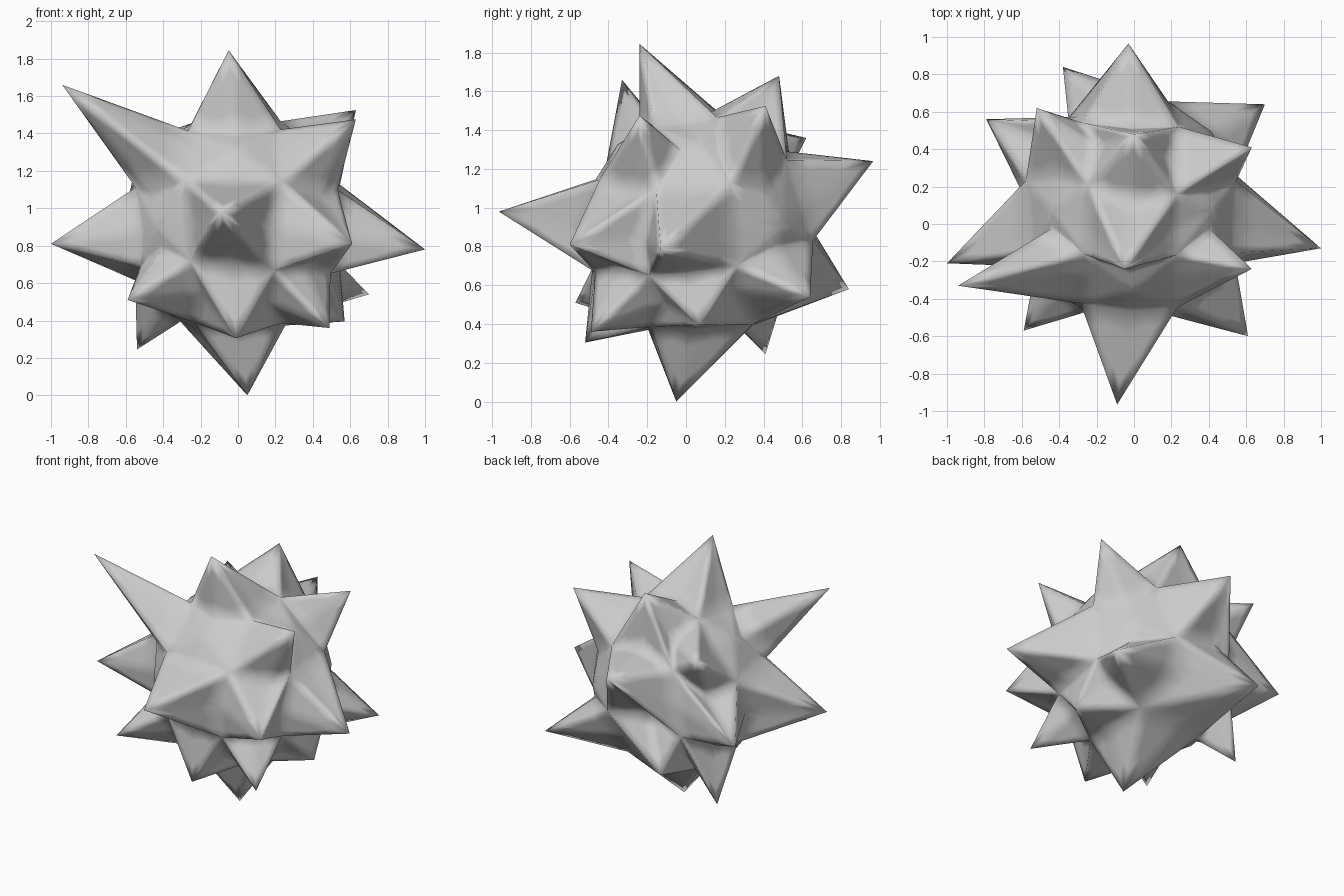
import bpy, bmesh, math
from mathutils import Vector

if "Cube" in bpy.data.objects:
    bpy.data.objects.remove(bpy.data.objects["Cube"])

CENTRE = Vector((-0.01, 0.07, 0.90))
BODY_R = (0.60, 0.59, 0.62)   # bare grid points, points between two, points between four

# cube-lattice direction of each spike -> its tip position
TIPS = {
    (0, 0, 1): (-0.05, -0.24, 1.845), (0, 0, -1): (0.05, -0.05, 0.0),
    (-1, 0, 0): (-1.0, -0.21, 0.81), (1, 0, 0): (1.0, -0.13, 0.78),
    (0, -1, 0): (-0.09, -0.965, 0.98), (0, 1, 0): (-0.03, 0.965, 1.24),
    (-1, -1, 1): (-0.94, -0.33, 1.66), (1, -1, 1): (0.63, -0.24, 1.475),
    (1, 1, 1): (0.63, 0.41, 1.525), (-1, 1, 1): (-0.52, 0.62, 1.36),
    (-1, -1, -1): (-0.59, -0.57, 0.51), (1, -1, -1): (0.49, -0.49, 0.36),
    (1, 1, -1): (0.70, 0.64, 0.54), (0, 1, -1): (-0.38, 0.84, 0.58),
    (0, 1, 1): (0.0, 0.48, 1.68), (0, -1, -1): (-0.01, -0.52, 0.305),
    (1, -1, 0): (0.61, -0.60, 0.81), (-1, 1, 0): (-0.79, 0.56, 0.79),
    (1, 0, -1): (0.57, 0.07, 0.395), (-1, 1, -1): (-0.54, 0.41, 0.245),
}


def direction(key):
    if key in TIPS:
        return (Vector(TIPS[key]) - CENTRE).normalized()
    return Vector(key).normalized()


# cube with a 4 x 4 grid on each side
bm = bmesh.new()
bmesh.ops.create_cube(bm, size=4)
bmesh.ops.subdivide_edges(bm, edges=bm.edges[:], cuts=3, use_grid_fill=True)

# every second grid point is pulled out to a spike, the points between form the valleys
anchors = set()
between_four = set()
for v in bm.verts:
    around = [()]
    for c in (round(c) for c in v.co):
        steps = (c // 2,) if c % 2 == 0 else ((c - 1) // 2, (c + 1) // 2)
        around = [a + (s,) for a in around for s in steps]
    if len(around) == 1:
        anchors.add(v)
    elif len(around) == 4:
        between_four.add(v)
    if len(around) == 1 and around[0] in TIPS:
        v.co = TIPS[around[0]]
    else:
        d = sum((direction(k) for k in around), Vector()).normalized()
        v.co = CENTRE + d * BODY_R[{1: 0, 2: 1, 4: 2}[len(around)]]

# split each quad from the spike to the opposite corner, so ridges run straight
for f in bm.faces[:]:
    tip = next(v for v in f.verts if v in anchors)
    corner = next(v for v in f.verts if v in between_four)
    bmesh.ops.connect_verts(bm, verts=[tip, corner])

mesh = bpy.data.meshes.new("spiky_ball")
bm.to_mesh(mesh)
bm.free()
ball = bpy.data.objects.new("spiky_ball", mesh)
bpy.context.collection.objects.link(ball)
bpy.context.view_layer.objects.active = ball
ball.select_set(True)

# even refinement so the shading is soft only near the ridges
sub = ball.modifiers.new("refine", 'SUBSURF')
sub.subdivision_type = 'SIMPLE'
sub.levels = sub.render_levels = 2
bpy.ops.object.shade_smooth()
